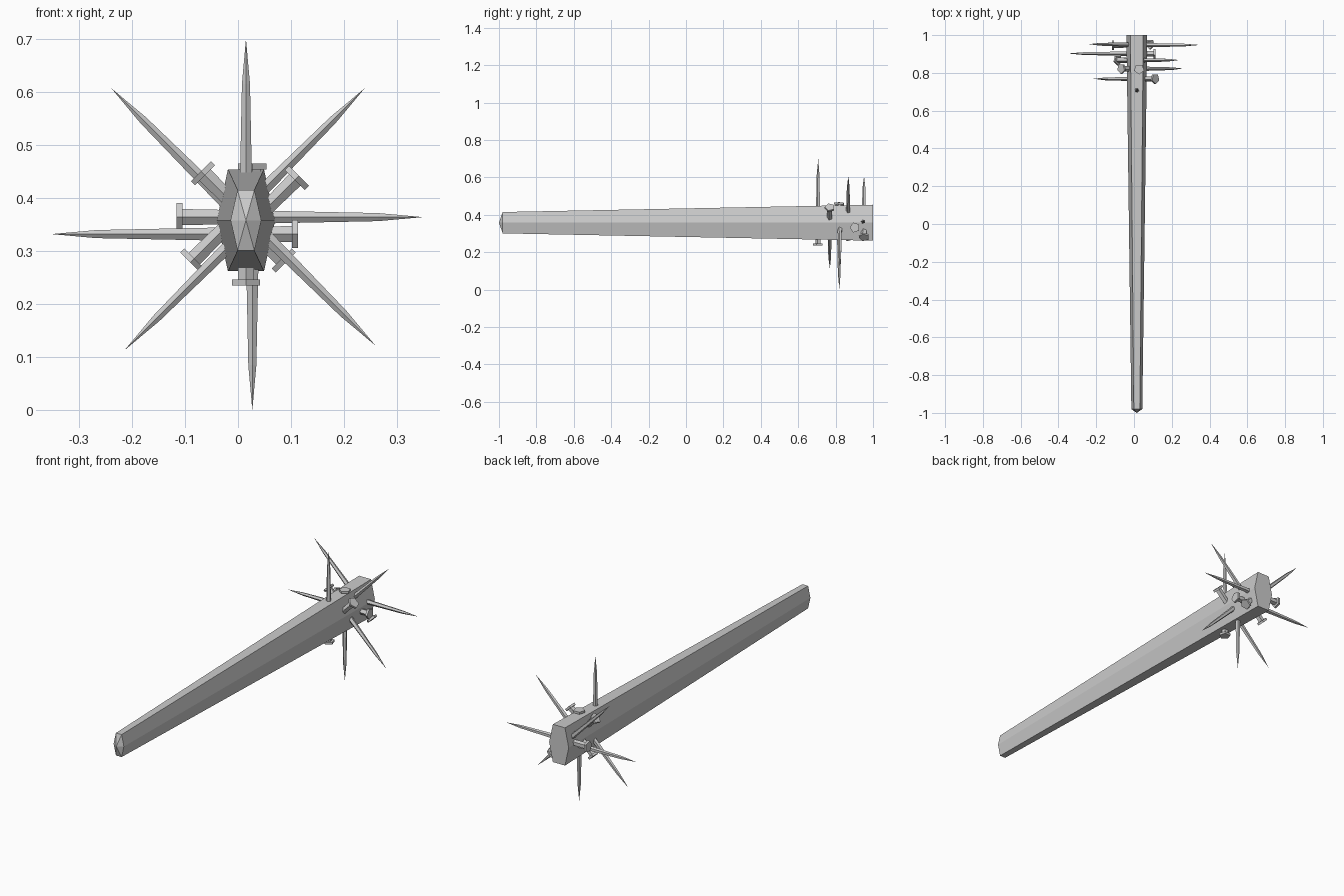
import bpy, bmesh
from math import sin, cos, pi, radians

cube = bpy.data.objects.get("Cube")
if cube:
    bpy.data.objects.remove(cube, do_unlink=True)

# One grey for everything
grey = bpy.data.materials.new("plain grey")
grey.use_nodes = True
colour = (0.6, 0.6, 0.6, 1)
grey.diffuse_color = colour
grey.node_tree.nodes["Principled BSDF"].inputs["Base Color"].default_value = colour


def loft(name, rings, tip):
    """Join rings of points with quads, cap the first, close the last to a tip."""
    bm = bmesh.new()
    loops = [[bm.verts.new(p) for p in ring] for ring in rings]
    count = len(loops[0])
    apex = bm.verts.new(tip)
    bm.faces.new(loops[0])
    for i in range(count):
        j = (i + 1) % count
        for a, b in zip(loops, loops[1:]):
            bm.faces.new((a[i], a[j], b[j], b[i]))
        bm.faces.new((loops[-1][i], loops[-1][j], apex))
    bmesh.ops.recalc_face_normals(bm, faces=bm.faces)
    mesh = bpy.data.meshes.new(name)
    bm.to_mesh(mesh)
    bm.free()
    mesh.materials.append(grey)
    return mesh


def place(name, mesh, location=(0, 0, 0), turn=0):
    obj = bpy.data.objects.new(name, mesh)
    obj.location = location
    obj.rotation_euler.y = radians(turn)
    bpy.context.collection.objects.link(obj)


# Tapered six-sided club with a blunt point at the handle end
CX, CZ = 0.015, 0.358


def hexagon(y, half_width, half_flat, half_height):
    shape = [(half_width, 0), (half_flat, half_height), (-half_flat, half_height),
             (-half_width, 0), (-half_flat, -half_height), (half_flat, -half_height)]
    return [(CX + x, y, CZ + z) for x, z in shape]


club = loft("club", [hexagon(1, 0.055, 0.034, 0.096),
                     hexagon(-0.98, 0.029, 0.016, 0.057)], (CX, -1, CZ))
place("club", club)

# Five-sided nail: point at the origin, head below it
LENGTH = 0.465
profile = [(0, 0.028), (0.011, 0.028), (0.011, 0.016), (0.38, 0.008)]


def pentagon(height, radius):
    return [(radius * sin(k * 2 * pi / 5), -radius * cos(k * 2 * pi / 5), height - LENGTH)
            for k in range(5)]


nail = loft("nail", [pentagon(h, r) for h, r in profile], (0, 0, 0))

# Name, point position, and turn away from straight up
nails = [
    ("nail_up", (0.015, 0.707, 0.70), 0),
    ("nail_down", (0.027, 0.82, 0.0), 180),
    ("nail_right", (-0.352, 0.903, 0.332), -90),
    ("nail_left", (0.349, 0.948, 0.364), 90),
    ("nail_upper_right", (-0.239, 0.952, 0.607), -45),
    ("nail_upper_left", (0.239, 0.868, 0.607), 45),
    ("nail_lower_right", (-0.214, 0.769, 0.113), -135),
    ("nail_lower_left", (0.259, 0.823, 0.122), 135),
]
for name, point, turn in nails:
    place(name, nail, point, turn)
